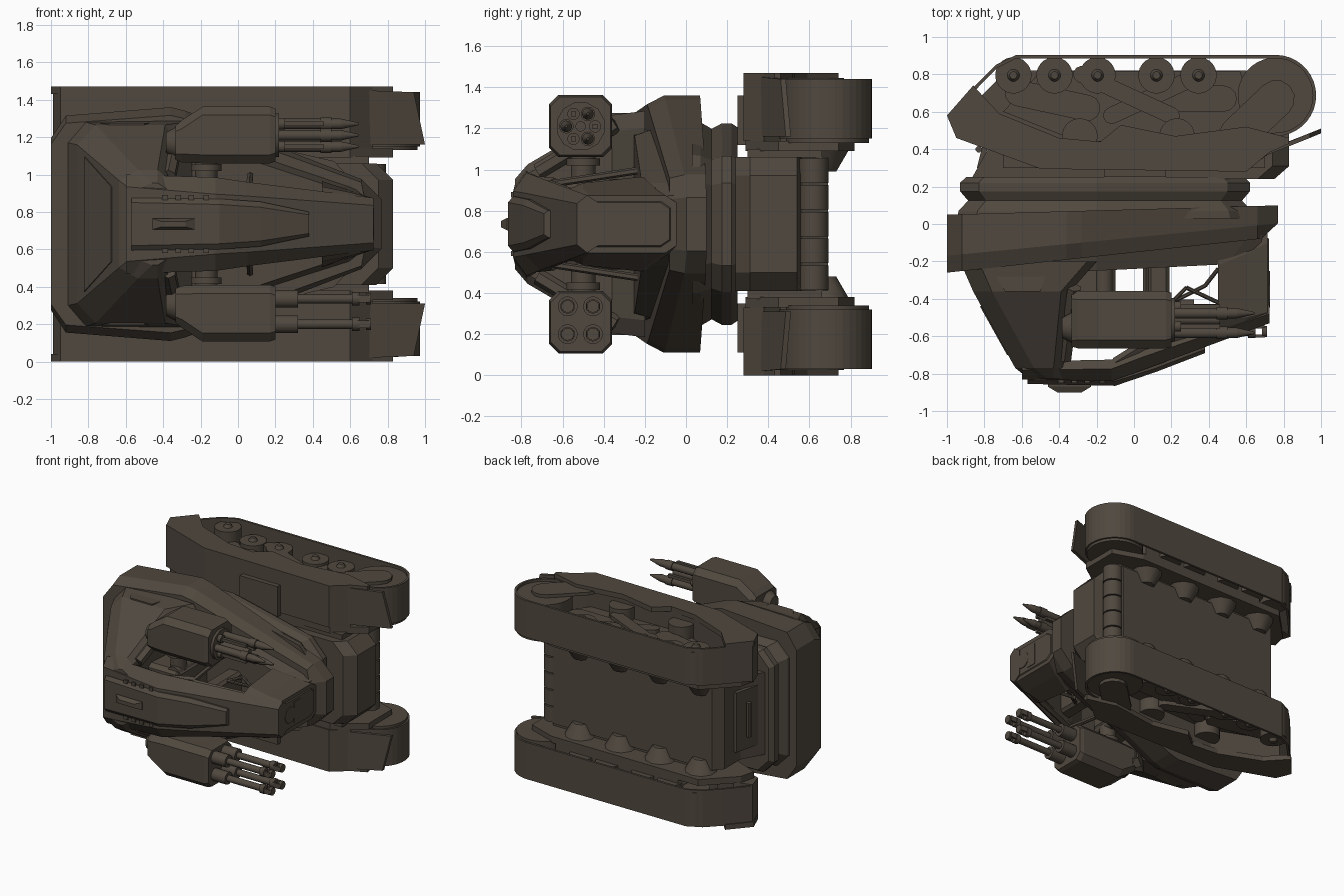
import bpy, bmesh, math
from mathutils import Vector

if "Cube" in bpy.data.objects:
    bpy.data.objects.remove(bpy.data.objects["Cube"])

MID = 0.735  # lateral mirror plane (vehicle lies on its side: forward +x, up -y)
mat = bpy.data.materials.new("dark_brown_metal")
mat.diffuse_color = (0.080, 0.065, 0.049, 1)
mat.use_nodes = True
mat.node_tree.nodes["Principled BSDF"].inputs["Base Color"].default_value = mat.diffuse_color


def finish(name, verts, faces, mirror=False, bevel=0, smooth=False):
    for side in ((1, -1) if mirror else (1,)):
        vs = [(x, y, z if side == 1 else 2 * MID - z) for x, y, z in verts]
        me = bpy.data.meshes.new(name)
        me.from_pydata(vs, [], faces)
        bm = bmesh.new()
        bm.from_mesh(me)
        bmesh.ops.recalc_face_normals(bm, faces=bm.faces[:])
        if bm.calc_volume(signed=True) < 0:
            bmesh.ops.reverse_faces(bm, faces=bm.faces[:])
        bm.to_mesh(me)
        bm.free()
        me.materials.append(mat)
        for p in me.polygons:
            p.use_smooth = smooth and len(p.vertices) == 4
        label = name if not mirror else name + ("_left" if side == 1 else "_right")
        ob = bpy.data.objects.new(label, me)
        bpy.context.collection.objects.link(ob)
        if bevel:
            m = ob.modifiers.new("bevel", 'BEVEL')
            m.width, m.segments, m.limit_method = bevel, 1, 'ANGLE'


def loft(name, rings, closed=False, **kw):
    n, k = len(rings[0]), len(rings)
    verts = [p for r in rings for p in r]
    faces = [(i * n + j, i * n + (j + 1) % n, (i + 1) % k * n + (j + 1) % n, (i + 1) % k * n + j)
             for i in range(k if closed else k - 1) for j in range(n)]
    if not closed:
        faces += [tuple(range(n)), tuple(range((k - 1) * n, k * n))]
    finish(name, verts, faces, **kw)


def prism(name, pts, z0, z1, **kw):  # x-y outline pushed along z
    loft(name, [[(x, y, z) for x, y in pts] for z in (z0, z1)], **kw)


def box(name, x0, x1, y0, y1, z0, z1, **kw):
    prism(name, [(x0, y0), (x1, y0), (x1, y1), (x0, y1)], z0, z1, **kw)


def cyl(name, a, b, r0, r1=None, n=20, **kw):
    a, b = Vector(a), Vector(b)
    q = (b - a).to_track_quat('Z', 'Y')
    rings = [[tuple(c + q @ Vector((r * math.cos(t), r * math.sin(t), 0)))
              for t in (2 * math.pi * (i + 0.5) / n for i in range(n))]
             for c, r in ((a, r0), (b, r0 if r1 is None else r1))]
    loft(name, rings, smooth=n >= 10, **kw)


def plan(half, yf, s=1.0):  # symmetric plan outline from (x, half width); y from x
    up = [(x, yf(x), MID + h * s) for x, h in half]
    return up + [(x, y, 2 * MID - z) for x, y, z in reversed(up)]


def section(x, pts):  # symmetric cross-section at x from (y, half width)
    up = [(x, y, MID + h) for y, h in pts]
    return up + [(x, y, 2 * MID - z) for x, y, z in reversed(up)]


# --- track pods ---
prism("track_fender", [(-.99, .58), (-.95, .46), (-.5, .295), (.6, .28), (.72, .38), (.64, .46),
                       (-.3, .42), (-.85, .62)], 1.14, 1.44, mirror=True)
skirt = [(-1, .58), (-.95, .46), (-.5, .295), (.6, .28), (.72, .38), (.83, .43), (.83, .46), (.6, .52),
         (.22, .47), (-.07, .53), (-.18, .44), (-.4, .46), (-.72, .59), (-.86, .74)]
prism("outer_skirt", skirt, 1.43, 1.47, mirror=True)
prism("inner_track_plate", [(-.9, .6), (-.93, .48), (-.5, .3), (.6, .29), (.83, .45), (.83, .74),
                            (.6, .82), (-.68, .82)], 1.09, 1.14, mirror=True)
prism("track_frame_block", [(-.7, .6), (-.3, .44), (.5, .44), (.62, .6), (.57, .815), (-.5, .815)],
      1.14, 1.29, mirror=True)
box("fender_step", -.16, .17, .25, .3, 1.12, 1.36, mirror=True)
loft("front_mudguard", [[(.69, .36 + d, 1.45), (.94, .46 + d, 1.44), (1.0, .485 + d, 1.16),
                         (.71, .37 + d, 1.16)] for d in (0, .025)], mirror=True)
# tread band as a closed ribbon
arc = [(.757 + .217 * math.cos(math.radians(a)), .687 + .217 * math.sin(math.radians(a)))
       for a in range(90, -100, -10)]
path = [Vector(p) for p in [(-.63, .904)] + arc + [(.55, .44), (-.4, .42), (-.93, .5), (-.99, .58),
                                                   (-.84, .75), (-.74, .85)]]
ribbon = []
for i, p in enumerate(path):
    t = (path[(i + 1) % len(path)] - path[i - 1]).normalized()
    q = p + Vector((t.y, -t.x)) * 0.018
    ribbon.append([(p.x, p.y, 1.15), (p.x, p.y, 1.44), (q.x, q.y, 1.44), (q.x, q.y, 1.15)])
loft("tread_band", ribbon, closed=True, mirror=True)
# wheels
cyl("drive_wheel", (.757, .687, 1.13), (.757, .687, 1.42), .203, n=32, mirror=True)
for x in (-.645, -.425, -.195, .12, .345):
    top = 1.41 if x < -.6 else 1.36
    cyl("road_wheel", (x, .795, 1.17), (x, .795, top), .097, n=24, mirror=True)
    cyl("wheel_hub", (x, .795, top), (x, .795, top + .025), .033, .02, n=12, mirror=True)
for x in (-.29, .23):
    cyl("return_roller", (x, .47, 1.17), (x, .47, 1.39), .095, n=24, mirror=True)


def arm(name, a, b, r, z0, z1):  # capsule-shaped suspension link
    a, b = Vector(a), Vector(b)
    t = math.atan2(b.y - a.y, b.x - a.x)
    pts = []
    for c, off in ((b, -90), (a, 90)):
        for k in range(0, 181, 30):
            w = t + math.radians(off + k)
            pts.append((c.x + r * math.cos(w), c.y + r * math.sin(w)))
    prism(name, pts, z0, z1, mirror=True)


arm("drive_arm", (.76, .67), (.55, .47), .10, 1.42, 1.445)
arm("suspension_arm", (-.28, .8), (.2, .58), .045, 1.29, 1.36)
arm("suspension_arm", (.36, .8), (-.12, .58), .045, 1.29, 1.34)
arm("suspension_beam", (-.62, .7), (-.25, .62), .07, 1.25, 1.33)
arm("suspension_beam", (.14, .67), (.48, .67), .07, 1.25, 1.33)

# --- hull between the tracks ---
hull = []
for z, cut in ((.41, .09), (.5, 0), (.97, 0), (1.06, .09)):
    hull.append([(x, y, z) for x, y in [(-.87, .24), (-.77, .42), (-.77, .62), (-.71, .69), (.68, .69),
                                        (.74, .56), (.83 - cut, .54), (.83 - cut, .31), (.75 - cut, .24)]])
loft("hull", hull)
box("hull_sponson", -.7, .7, .3, .66, 1.05, 1.1, mirror=True)
for i in range(5):
    z = .475 + i * .13
    cyl("front_roller", (.72, .62, z - .06), (.72, .62, z + .06), .072, n=14)
for x in (-.6, -.25, .1, .45):
    cyl("axle_mount", (x, .67, 1.11), (x, .67, .99), .13, .06, n=10, mirror=True)
prism("rear_hatch", [(-.84, .3), (-.81, .3), (-.76, .5), (-.79, .5)], .5, .97)
cyl("tow_bar", (-.83, .4, .6), (-.83, .4, .87), .018, n=8)

# --- pleated turret neck ---
neck = [(-.93, .38), (-.83, .485), (-.2, .49), (.5, .33), (.62, .2)]
loft("turret_neck", [plan([(-.15 + (x + .15) * s, h * s) for x, h in neck], lambda x, y=y: y)
                     for y, s in ((.03, 1.02), (.07, 1.01), (.125, .945), (.175, 1.0), (.22, 1), (.25, .96))])

# --- turret base wedge and raised deck ---
base = [(-1, .46), (-.92, .58), (-.36, .625), (-.28, .605), (.66, .24), (.77, .13)]
loft("turret_base", [plan(base, lambda x: .05 + (x + 1) * .028),
                     plan(base, lambda x: -.17 + (x + 1) * .098),
                     plan([(min(x, .68), h) for x, h in base], lambda x: -.26 + (x + 1) * .108, .93)])
loft("turret_deck", [plan([(-.5, .5), (-.2, .5), (.62, .2), (.69, .14)], lambda x: -.05),
                     plan([(-.5, .45), (-.2, .43), (.5, .2), (.66, .13)], lambda x: -.25 + (x + .2) * .05)])

# --- rear cabin ---
levels = [(-.2, -.93, -.2, .55), (-.36, -.86, -.34, .53), (-.77, -.635, -.38, .29), (-.83, -.56, -.38, .22)]
loft("rear_cabin", [plan([(xb, h * .8), (xb + .1, h), (xf - .05, h), (xf, h * .85)], lambda x, y=y: y)
                    for y, xb, xf, h in levels])
loft("rear_panel", [[(-.82 - d, -.44 - d / 2, MID - .36), (-.82 - d, -.44 - d / 2, MID + .36),
                     (-.675 - d, -.7 - d / 2, MID + .2), (-.675 - d, -.7 - d / 2, MID - .2)]
                    for d in (-.02, .003)])
prism("side_panel", [(-.77, -.23), (-.45, -.2), (-.5, -.36), (-.69, -.36)], 1.255, 1.275, mirror=True)

# --- hood, roof box and nose ---
loft("hood", [section(-.6, [(-.83, .2), (-.78, .265), (-.735, .25)]),
              section(-.12, [(-.84, .16), (-.775, .25), (-.725, .22)]),
              section(.05, [(-.78, .15), (-.71, .225), (-.64, .19)]),
              section(.725, [(-.53, .1), (-.48, .14), (-.42, .1)])])
loft("roof_box", [section(-.57, [(-.855, .115), (-.835, .14), (-.77, .14)]),
                  section(-.1, [(-.865, .105), (-.84, .135), (-.75, .135)]),
                  section(.12, [(-.79, .09), (-.77, .12), (-.66, .12)]),
                  section(.38, [(-.69, .05), (-.67, .065), (-.57, .065)])])
loft("roof_vent", [[(-.46 + d, y, MID - w), (-.23 - d, y, MID - w), (-.23 - d, y, MID + w),
                    (-.46 + d, y, MID + w)] for y, d, w in ((-.84, 0, .03), (-.87, 0, .03), (-.9, .05, .015))])
for x in (-.39, -.32, -.25, -.17):
    box("roof_bolt", x - .015, x + .015, -.85, -.82, MID + .13, MID + .155, mirror=True)
loft("nose", [section(.45, [(-.57, .17), (-.5, .2), (-.22, .23), (-.1, .2)]),
              section(.6, [(-.56, .12), (-.5, .17), (-.16, .18), (-.06, .15)]),
              section(.715, [(-.53, .1), (-.47, .14), (-.1, .14), (-.04, .1)])])
loft("nose_plate", [section(.71, [(-.5, .08), (-.46, .115), (-.12, .115), (-.07, .08)]),
                    section(.722, [(-.49, .075), (-.455, .105), (-.125, .105), (-.08, .075)])])
cyl("nose_lamp", (.715, -.385, MID), (.728, -.385, MID), .062, n=24)
prism("nose_hatch", [(.715, -.33), (.727, -.33), (.727, -.25), (.715, -.25)], .65, .82)

# --- open frame: struts, core and pipes ---
box("cabin_core", -.4, -.1, -.6, -.2, MID - .2, MID + .2, bevel=.03)
box("front_column", .07, .19, -.66, -.2, MID - .14, MID + .14, bevel=.02)
for z in (.1, .17):
    cyl("core_canister", (-.16, -.58, MID + z), (-.16, -.2, MID + z), .05, n=14, mirror=True)
for a, b, r in [((-.37, -.72, .99), (-.32, -.34, 1.22), .04), ((-.1, -.74, .94), (.06, -.64, .93), .03),
                ((.06, -.66, .93), (.065, -.2, 1.0), .018), ((.05, -.66, .92), (.5, -.53, .87), .03)]:
    cyl("frame_strut", a, b, r, n=6, mirror=True)
for a, b in [((.2, -.42, .88), (.28, -.34, .9)), ((.28, -.34, .9), (.45, -.42, .86)),
             ((.2, -.42, .88), (.38, -.33, .84)), ((.38, -.33, .84), (.45, -.24, .88))]:
    cyl("cabin_pipe", a, b, .012, n=8, mirror=True)


# --- gun pods on both sides ---
def octo(x, s, z0=1.06, z1=1.363, c=.045):  # chamfered cross-section
    h, a, b = .153 * s, .5 * (z0 + z1), .5 * (z1 - z0)
    p = [(-h, c - b), (c - h, -b), (h - c, -b), (h, c - b), (h, b - c), (h - c, b), (c - h, b), (-h, b - c)]
    return [(x, -.512 + y, a + z) for y, z in p]


loft("gun_pod", [octo(-.335, .93, 1.08, 1.26, .03), octo(-.3, 1, 1.065, 1.29), octo(-.19, 1),
                 octo(.17, 1), octo(.2, .95, 1.07, 1.353)], mirror=True)
cyl("pod_rear_cap", (-.33, -.555, 1.17), (-.385, -.555, 1.17), .085, .055, n=14, mirror=True)
cyl("pod_mount", (-.17, -.5, .9), (-.17, -.5, 1.08), .06, mirror=True)
cyl("pod_collar", (-.17, -.5, 1.02), (-.17, -.5, 1.055), .082, mirror=True)
# missile cluster on the left pod
cyl("missile_rack", (.19, -.512, 1.21), (.22, -.512, 1.21), .12, n=12)
for i in range(6):
    t = math.pi / 3 * i
    y, z = -.512 + .07 * math.cos(t + math.pi), 1.21 + .07 * math.sin(t)
    if i % 2:
        cyl("launch_tube", (.2, y, z), (.25, y, z), .03, n=12)
        box("guide_rail", .2, .46, y - .012, y + .012, z - .012, z + .012)
    else:
        cyl("missile_body", (.2, y, z), (.55, y, z), .028, n=14)
        cyl("missile_collar", (.44, y, z), (.5, y, z), .035, n=14)
        cyl("missile_tip", (.55, y, z), (.645, y, z), .028, .006, n=14)
cyl("rack_spindle", (.2, -.512, 1.21), (.46, -.512, 1.21), .025, n=12)
# four cannons on the right pod
for y in (-.575, -.452):
    for z in (.2, .335):
        cyl("barrel_sleeve", (.19, y, z), (.32, y, z), .048, n=16)
        cyl("barrel", (.32, y, z), (.64, y, z), .025, n=14)
        cyl("muzzle_base", (.61, y, z), (.65, y, z), .036, n=10)
        for d in (-.024, .024):
            box("muzzle_prong", .64, .7, y + d - .007, y + d + .007, z - .02, z + .02)
        cyl("muzzle_ring", (.685, y, z), (.71, y, z), .031, n=10)
